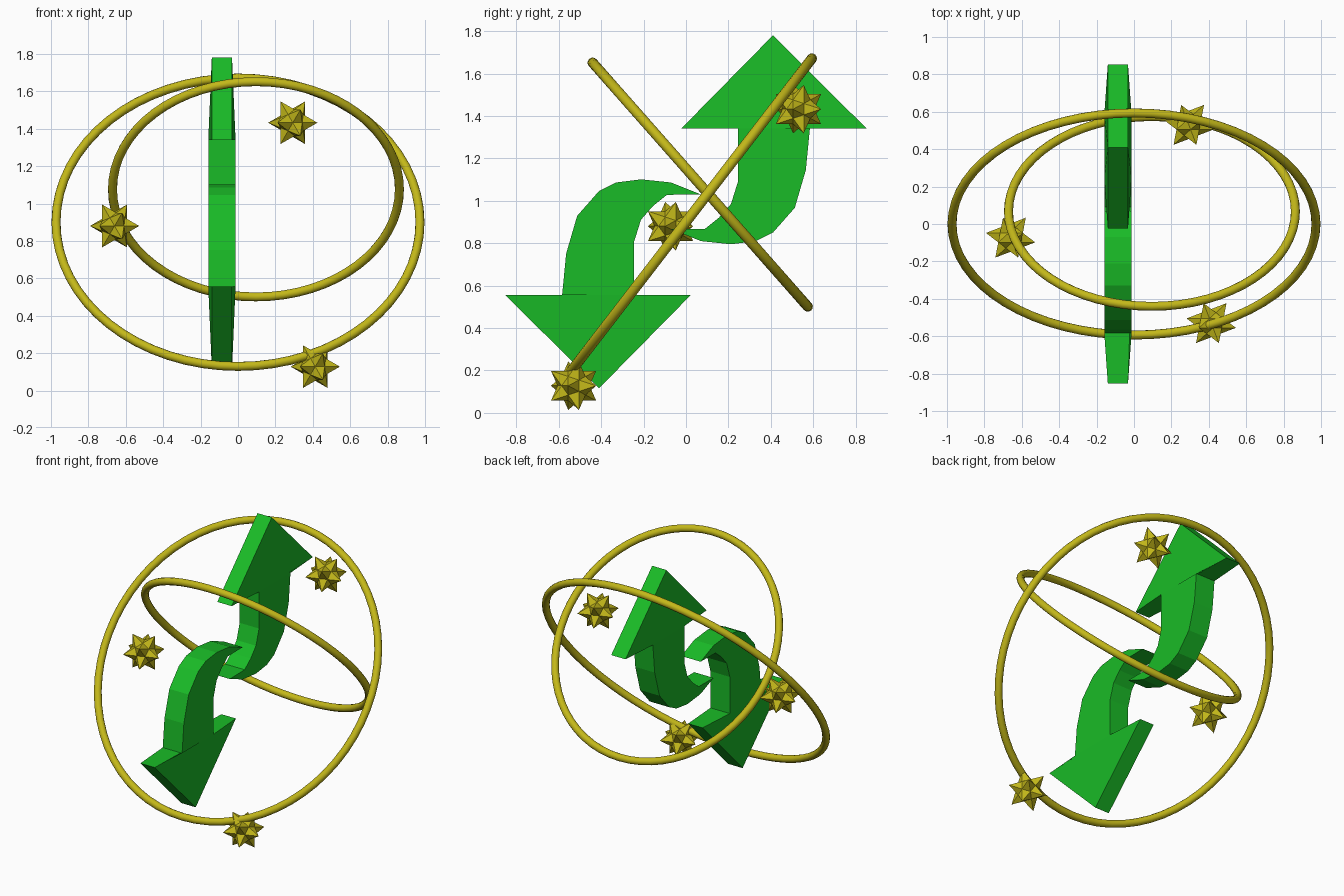
import bpy, bmesh, math
from mathutils import Matrix, Vector

if "Cube" in bpy.data.objects:
    bpy.data.objects.remove(bpy.data.objects["Cube"])

def material(name, rgb):
    m = bpy.data.materials.new(name)
    m.diffuse_color = (*rgb, 1)
    m.use_nodes = True
    m.node_tree.nodes["Principled BSDF"].inputs["Base Color"].default_value = m.diffuse_color
    return m

gold = material("gold", (0.55, 0.48, 0.01))
green = material("green", (0.01, 0.50, 0.02))

def finish(bm, name, mat):
    bmesh.ops.recalc_face_normals(bm, faces=bm.faces[:])
    me = bpy.data.meshes.new(name)
    bm.to_mesh(me)
    bm.free()
    me.materials.append(mat)
    ob = bpy.data.objects.new(name, me)
    bpy.context.collection.objects.link(ob)
    return ob

# Tilted orbit rings
def ring(name, loc, radius, tilt):
    bpy.ops.mesh.primitive_torus_add(major_radius=radius, minor_radius=0.024,
        major_segments=64, minor_segments=12, location=loc,
        rotation=(math.radians(tilt), 0, 0))
    ob = bpy.context.object
    ob.name = name
    ob.data.materials.append(gold)
    bpy.ops.object.shade_smooth()

ring("large_ring", (0, 0, 0.90), 0.973, 52.4)
ring("small_ring", (0.096, 0.067, 1.076), 0.767, -48.6)

# Curved arrow: (y, z) outline, head corners thinner than the body
HEAD = [(-0.023, 1.34), (0.41, 1.78), (0.852, 1.34)]
OUTER = [(0.584, 1.34), (0.565, 1.145), (0.513, 0.967), (0.41, 0.85),
         (0.33, 0.81), (0.212, 0.795), (0.07, 0.81)]
TAIL = [(-0.07, 0.866)]
INNER = [(0.09, 0.868), (0.155, 0.92), (0.212, 0.985), (0.245, 1.09), (0.245, 1.34)]

def arrow(name, sign):
    bm = bmesh.new()
    rims = []
    for side in (-1, 1):
        rims.append([])
        for p in HEAD + OUTER + TAIL + INNER:
            half = 0.054 if p in HEAD else 0.073
            rims[-1].append(bm.verts.new((-0.086 + side * half, sign * p[0],
                                          0.948 + sign * (p[1] - 0.948))))
    n = len(rims[0])
    for r in rims:
        # head is split off so that its slope stays clean
        bm.faces.new([r[0], r[1], r[2], r[3], r[n - 1]])
        bm.faces.new(r[3:])
    for i in range(n):
        j = (i + 1) % n
        bm.faces.new((rims[0][i], rims[0][j], rims[1][j], rims[1][i]))
    finish(bm, name, green)

arrow("up_arrow", 1)
arrow("down_arrow", -1)

# Twelve-pointed faceted stars
def star(name, loc, radius=0.134, inner=0.563):
    ico = bmesh.new()
    bmesh.ops.create_icosphere(ico, subdivisions=1, radius=radius)
    ico.faces.ensure_lookup_table()
    f = ico.faces[0]
    axis = f.calc_center_median().normalized()
    tip = max(ico.verts, key=lambda v: (v.co - axis * v.co.dot(axis)).length).co
    xa = (tip - axis * tip.dot(axis)).normalized()
    rot = Matrix((xa, -axis, xa.cross(-axis)))
    bm = bmesh.new()
    tips = {v: bm.verts.new(rot @ v.co) for v in ico.verts}
    pits = {g: bm.verts.new(rot @ g.calc_center_median().normalized() * radius * inner)
            for g in ico.faces}
    for e in ico.edges:
        a, b = (pits[g] for g in e.link_faces)
        for v in e.verts:
            bm.faces.new((tips[v], a, b))
    ico.free()
    finish(bm, name, gold).location = loc

star("upper_star", (0.293, 0.53, 1.432))
star("side_star", (-0.66, -0.073, 0.88))
star("lower_star", (0.413, -0.53, 0.128))
